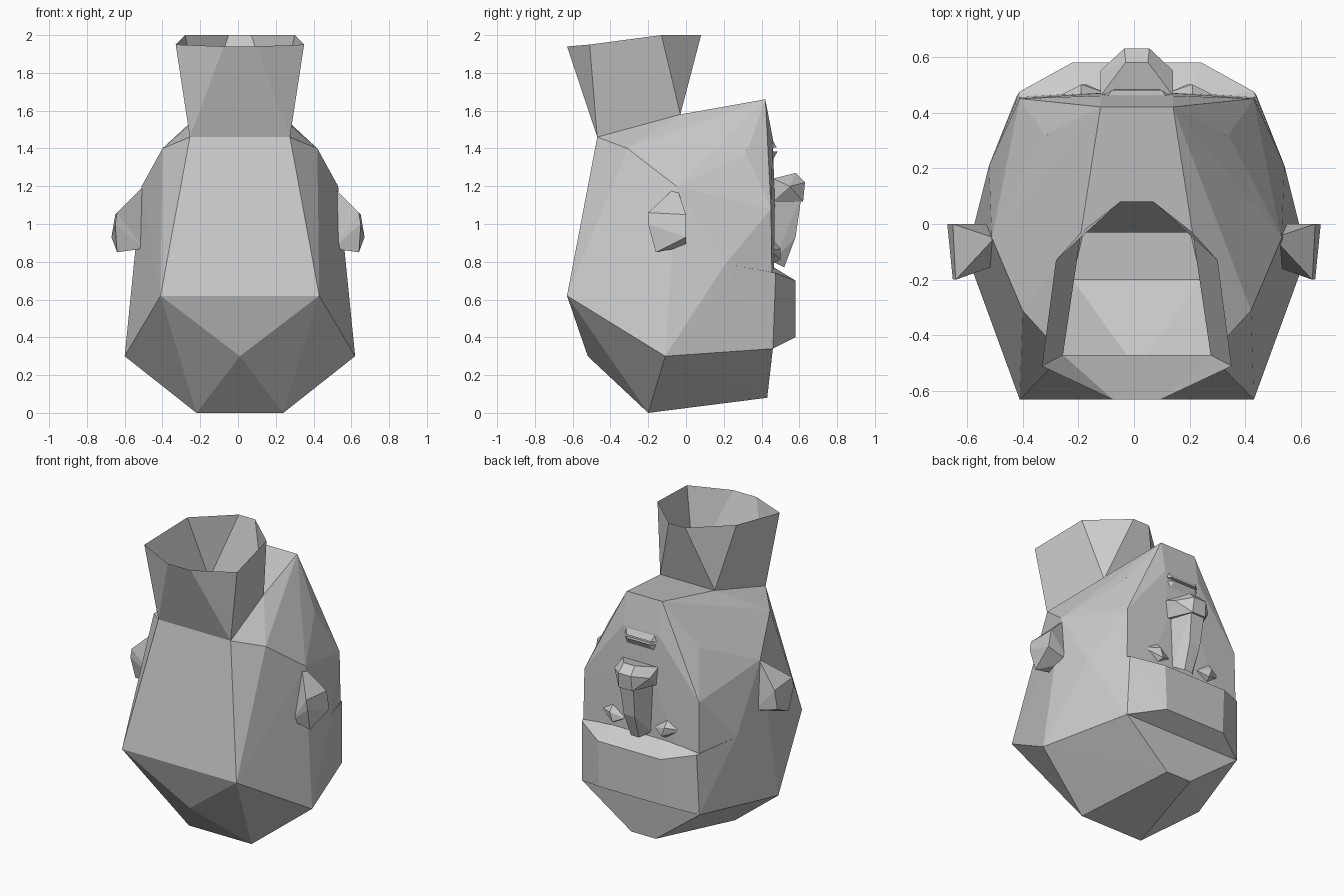
import bpy
import bmesh
from mathutils import Vector

default_cube = bpy.data.objects.get("Cube")
if default_cube:
    bpy.data.objects.remove(default_cube, do_unlink=True)

# One plain grey for the whole bust
grey = bpy.data.materials.new("plain grey")
grey.use_nodes = True
grey.diffuse_color = (0.6, 0.6, 0.6, 1)
shader = grey.node_tree.nodes["Principled BSDF"]
shader.inputs["Base Color"].default_value = grey.diffuse_color
shader.inputs["Roughness"].default_value = 0.9

SHIFT = 0.01  # the head sits slightly off the middle of the ears


def finish(name, bm):
    """Turn a bmesh into a flat shaded object."""
    bmesh.ops.recalc_face_normals(bm, faces=bm.faces[:])
    mesh = bpy.data.meshes.new(name)
    bm.to_mesh(mesh)
    bm.free()
    mesh.materials.append(grey)
    obj = bpy.data.objects.new(name, mesh)
    bpy.context.collection.objects.link(obj)
    return obj


def mirrored(points):
    """Return the points plus their reflections across the middle plane."""
    result = []
    for x, y, z in points:
        result.append(Vector((x, y, z)))
        if x:
            result.append(Vector((-x, y, z)))
    return result


def hull(name, points, shift=0.0, drop=None):
    """Wrap points in a faceted shell, dropping faces chosen by a rule."""
    bm = bmesh.new()
    for point in points:
        bm.verts.new(point + Vector((shift, 0, 0)))
    result = bmesh.ops.convex_hull(bm, input=bm.verts[:])
    spare = {item for key in ("geom_interior", "geom_unused")
             for item in result[key] if isinstance(item, bmesh.types.BMVert)}
    bmesh.ops.delete(bm, geom=list(spare), context="VERTS")
    bmesh.ops.recalc_face_normals(bm, faces=bm.faces[:])
    bm.normal_update()
    if drop:
        hidden = [face for face in bm.faces if drop(face)]
        bmesh.ops.delete(bm, geom=hidden, context="FACES")
    return finish(name, bm)


def buried(face):
    """True for faces that point back into the head."""
    return face.normal.y < -0.3


# Skull: upside down, hollow, open where the neck joins
neck_back = (0.265, -0.47, 1.46)
neck_front = (0.2, -0.03, 1.58)
skull_points = [
    neck_back, neck_front,
    (0.42, -0.63, 0.62), (0, -0.52, 0.3),           # back of the head
    (0.23, -0.2, 0), (0.09, 0.43, 0.08),            # crown
    (0.61, -0.11, 0.3), (0.43, 0.46, 0.34),         # sides of the crown
    (0.53, 0.21, 0.79), (0.42, 0.45, 1.08),         # temple and cheek
    (0.41, -0.31, 1.4), (0.52, -0.05, 1.2),         # jaw corner
    (0.33, 0.32, 1.37), (0.13, 0.42, 1.66),         # mouth corner and chin
    (0.13, 0.46, 1.45), (0.12, 0.47, 1.1),          # lower face
]


def neck_hole(face):
    """True for faces lying wholly inside the neck base."""
    return all(v.co.z > 1.45 and v.co.y < 0 for v in face.verts)


hull("skull", mirrored(skull_points), SHIFT, neck_hole)

# Forehead and heavy brow, standing proud of the face
forehead = [(0.43, 0.46, 0.34), (0.53, 0.21, 0.79), (0.42, 0.475, 0.74),
            (0.22, 0.58, 0.4), (0.23, 0.58, 0.7), (0.2, 0.45, 0.78)]
hull("forehead", mirrored(forehead), SHIFT, buried)

# Nose: tapering bridge and broad tip
bridge = [(0.05, 0.61, 1.14), (0.1, 0.46, 1.14), (0.04, 0.58, 0.93),
          (0.08, 0.46, 0.8), (0.03, 0.52, 0.77)]
hull("nose_bridge", mirrored(bridge), SHIFT, buried)
tip = [(0.045, 0.63, 1.22), (0.05, 0.62, 1.12), (0.04, 0.58, 1.27),
       (0.13, 0.55, 1.2), (0.13, 0.46, 1.24), (0.12, 0.46, 1.12)]
hull("nose_tip", mirrored(tip), SHIFT, buried)

# Lips: two slim wedges meeting at the mouth corners
lower_lip = [(0.32, 0.32, 1.39), (0.09, 0.48, 1.405), (0.11, 0.45, 1.46)]
upper_lip = [(0.32, 0.32, 1.37), (0.08, 0.485, 1.385), (0.1, 0.455, 1.33)]
for name, lip in (("lower_lip", lower_lip), ("upper_lip", upper_lip)):
    hull(name, mirrored(lip + [(0, 0.4, lip[1][2])]), SHIFT, buried)

# Eyes and ears, one of each per side
eye = [(0.11, 0.47, 0.84), (0.3, 0.45, 0.86), (0.18, 0.5, 0.81),
       (0.2, 0.5, 0.87), (0.2, 0.45, 0.93), (0.2, 0.44, 0.78)]
ear = [(0.64, -0.2, 1.06), (0.65, -0.2, 1.0), (0.67, 0, 0.93),
       (0.64, -0.16, 0.85), (0.65, 0, 1.05), (0.5, -0.05, 1.2),
       (0.5, 0, 0.88), (0.5, -0.15, 0.87)]
for side, sign in (("left", 1), ("right", -1)):
    hull(side + "_eye", [Vector((sign * x, y, z)) for x, y, z in eye],
         SHIFT, buried)
    hull(side + "_ear", [Vector((sign * x, y, z)) for x, y, z in ear], 0,
         lambda face: face.normal.x * sign < -0.7)

# Neck: open tube from a four sided base to an eight sided rim
rim_half = [(0.085, -0.63, 1.94), (0.34, -0.51, 1.95),
            (0.29, -0.13, 2), (0.06, 0.08, 2)]
base_half = [neck_back, neck_back, neck_front, neck_front]
bm = bmesh.new()


def ring(half):
    """Close half a ring by mirroring it, and add its vertices."""
    loop = half + [(-x, y, z) for x, y, z in reversed(half)]
    return [bm.verts.new((x + SHIFT, y, z)) for x, y, z in loop]


rim, base = ring(rim_half), ring(base_half)
for i in range(len(rim)):
    j = (i + 1) % len(rim)
    bm.faces.new((base[i], base[j], rim[j], rim[i]))
bmesh.ops.remove_doubles(bm, verts=bm.verts[:], dist=0.001)
finish("neck", bm)
